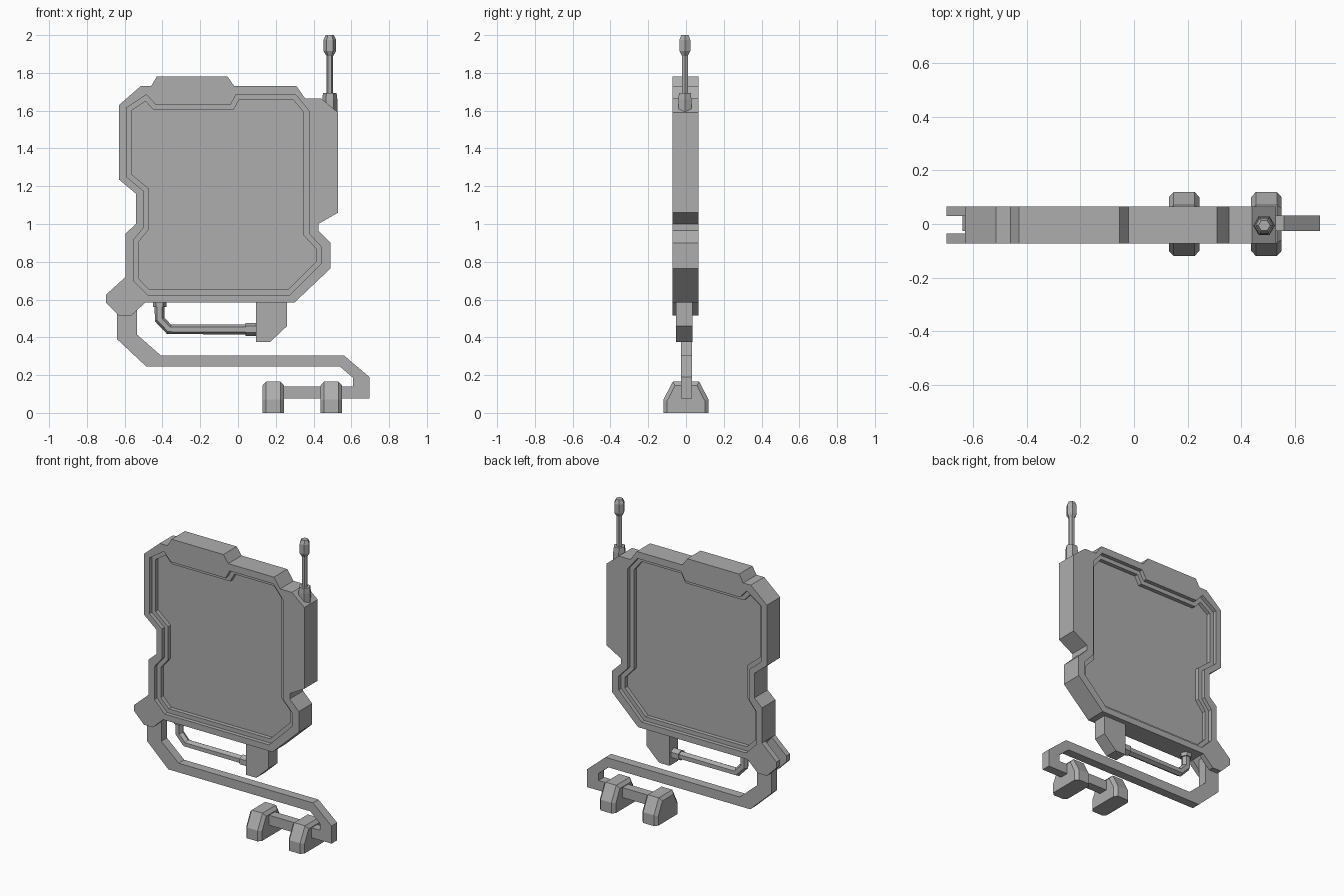
import bpy, bmesh, math
from mathutils import Vector

cube = bpy.data.objects.get("Cube")
if cube:
    bpy.data.objects.remove(cube, do_unlink=True)

grey = bpy.data.materials.new("plain_grey")
grey.use_nodes = True
GREY = (0.42, 0.42, 0.42, 1)
grey.diffuse_color = GREY
grey.node_tree.nodes["Principled BSDF"].inputs["Base Color"].default_value = GREY
MID = -0.003  # depth centre of the panel


def link(name, data):
    ob = bpy.data.objects.new(name, data)
    bpy.context.collection.objects.link(ob)
    data.materials.append(grey)
    return ob


def to_mesh(ob):
    bpy.ops.object.select_all(action='DESELECT')
    ob.select_set(True)
    bpy.context.view_layer.objects.active = ob
    bpy.ops.object.convert(target='MESH')
    ob = bpy.context.object
    for p in ob.data.polygons:
        p.use_smooth = False
    return ob


def add_poly(curve, points, closed):
    s = curve.splines.new('POLY')
    s.points.add(len(points) - 1)
    for p, co in zip(s.points, points):
        p.co = (*co, 0, 1)
    s.use_cyclic_u = closed


def plate(name, loops, half, y=MID):
    """Front-view outline, with optional holes, extruded in depth."""
    c = bpy.data.curves.new(name, 'CURVE')
    c.dimensions, c.fill_mode, c.extrude = '2D', 'BOTH', half
    for loop in loops:
        add_poly(c, loop, True)
    ob = link(name, c)
    ob.rotation_euler.x = math.pi / 2
    ob.location.y = y
    return to_mesh(ob)


def tube(name, path, radius, y):
    """Six-sided tube along a front-view path."""
    c = bpy.data.curves.new(name, 'CURVE')
    c.dimensions = '3D'
    c.bevel_depth, c.bevel_resolution, c.use_fill_caps = radius, 1, True
    add_poly(c, path, False)
    ob = link(name, c)
    ob.rotation_euler.x = math.pi / 2
    ob.location.y = y
    return to_mesh(ob)


def loft(name, rings):
    """Closed skin through rings of equal size."""
    bm = bmesh.new()
    vs = [[bm.verts.new(p) for p in r] for r in rings]
    n = len(vs[0])
    for a, b in zip(vs, vs[1:]):
        for i in range(n):
            j = (i + 1) % n
            bm.faces.new((a[i], a[j], b[j], b[i]))
    bm.faces.new(vs[0])
    bm.faces.new(vs[-1])
    bmesh.ops.recalc_face_normals(bm, faces=bm.faces)
    me = bpy.data.meshes.new(name)
    bm.to_mesh(me)
    bm.free()
    return link(name, me)


def inset(loop, d):
    """Mitred inward offset of a clockwise loop."""
    out = []
    for i, p in enumerate(loop):
        p = Vector(p)
        a = (p - Vector(loop[i - 1])).normalized()
        b = (Vector(loop[(i + 1) % len(loop)]) - p).normalized()
        na, nb = Vector((a.y, -a.x)), Vector((b.y, -b.x))
        out.append(tuple(p + (na + nb) * d / (1 + na.dot(nb))))
    return out


# Panel: frame, stepped lip and thin centre, recessed on both sides
outline = [(-.43, 1.78), (-.055, 1.78), (-.02, 1.73), (.31, 1.73), (.355, 1.665),
           (.44, 1.665), (.53, 1.59), (.53, 1.06), (.425, 1), (.425, .965),
           (.49, .9), (.49, .765), (.3, .585), (-.49, .585), (-.595, .72),
           (-.595, .95), (-.54, 1), (-.54, 1.16), (-.63, 1.235), (-.63, 1.63),
           (-.515, 1.73), (-.46, 1.73)]
opening = [(-.485, 1.685), (-.435, 1.63), (-.04, 1.63), (-.01, 1.685), (.305, 1.685),
           (.375, 1.6), (.375, .95), (.44, .88), (.44, .79), (.275, .625),
           (-.48, .625), (-.553, .7), (-.553, .915), (-.5, .98), (-.5, 1.175),
           (-.59, 1.25), (-.59, 1.615)]
plate("panel_frame", [outline, opening], .069)
plate("panel_lip", [inset(opening, -.008), inset(opening, .027)], .043)
plate("panel_centre", [inset(opening, .02)], .017)

# Hinge fork on the lower corner
prong = [(-.595, .72), (-.7, .625), (-.7, .585), (-.63, .515), (-.565, .515), (-.49, .585)]
for label, side in (("front", -1), ("back", 1)):
    plate(f"hinge_prong_{label}", [prong], .018, MID + side * .051)

# Swinging arm with its axle
arm = [(-.64, .58), (-.6, .64), (-.535, .6), (-.535, .415), (-.41, .305), (.56, .305),
       (.695, .19), (.695, .075), (.17, .075), (.17, .14), (.61, .14), (.61, .185),
       (.54, .245), (-.485, .245), (-.64, .39)]
plate("support_arm", [arm], .029, .002)

# Two chamfered feet
full = [(-.12, 0), (-.12, .07), (-.07, .165), (.07, .165), (.12, .07), (.12, 0)]
small = [(-.1, 0), (-.1, .063), (-.058, .145), (.058, .145), (.1, .063), (.1, 0)]
for label, x in (("inner", .187), ("outer", .494)):
    loft(f"foot_{label}", [[(x + dx, y, z) for y, z in prof] for dx, prof in
                           ((-.057, small), (-.039, full), (.039, full), (.057, small))])

# Carry handle and its bracket
HY = -.01
plate("handle_bracket", [[(.095, .6), (.26, .6), (.26, .46), (.17, .375), (.095, .375)]], .044, HY)
tube("handle_bar", [(-.415, .6), (-.415, .495), (-.365, .442), (.1, .442)], .027, HY)
tube("handle_collar_top", [(-.415, .6), (-.415, .56)], .036, HY)
tube("handle_collar_side", [(.04, .442), (.1, .442)], .035, HY)


# Six-sided antenna
def ring(r, z):
    return [(.486 + r * math.cos(k * math.pi / 3), -.006 + r * math.sin(k * math.pi / 3), z)
            for k in range(6)]


loft("antenna", [ring(r, z) for r, z in
                 ((.04, 1.59), (.04, 1.66), (.036, 1.693), (.018, 1.693), (.018, 1.89),
                  (.033, 1.915), (.033, 1.975), (.022, 2.0))])
